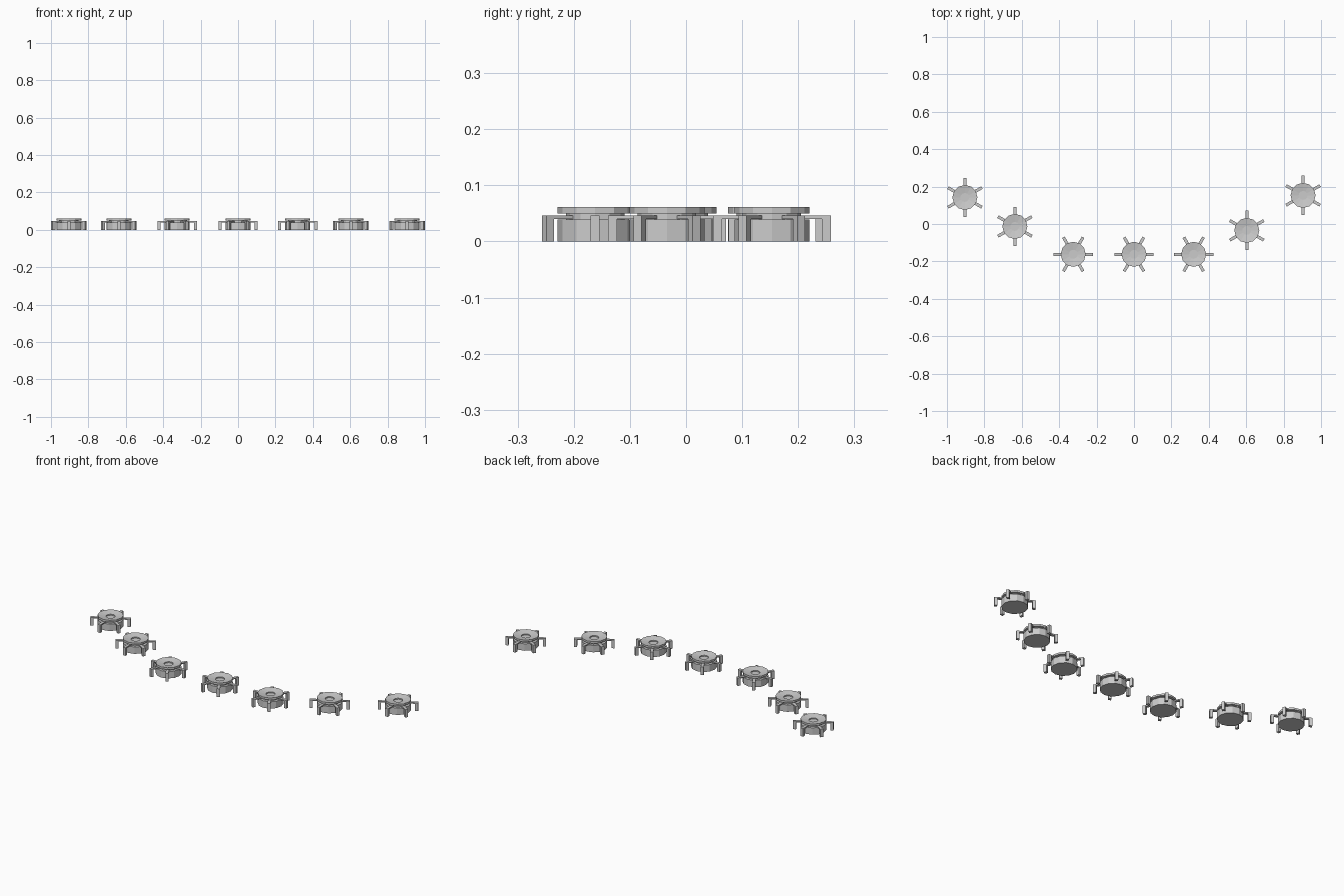
import bpy, bmesh, math
from mathutils import Matrix, Vector

if "Cube" in bpy.data.objects:
    bpy.data.objects.remove(bpy.data.objects["Cube"])

SIDES = 12


def lathe(bm, profile):
    # Revolve (radius, height) points into a closed faceted solid
    rings = [[bm.verts.new((r * math.cos(2 * math.pi * i / SIDES),
                            r * math.sin(2 * math.pi * i / SIDES), z))
              for i in range(SIDES)] for r, z in profile]
    for a, b in zip(rings, rings[1:]):
        for i in range(SIDES):
            j = (i + 1) % SIDES
            bm.faces.new((a[i], a[j], b[j], b[i]))
    bm.faces.new(rings[0][::-1])
    bm.faces.new(rings[-1])


def box(bm, lo, hi, angle):
    lo, hi = Vector(lo), Vector(hi)
    m = (Matrix.Rotation(angle, 4, 'Z') @ Matrix.Translation((lo + hi) / 2)
         @ Matrix.Diagonal((*(hi - lo), 1)))
    bmesh.ops.create_cube(bm, size=1, matrix=m)


def make_mesh(name, build):
    bm = bmesh.new()
    build(bm)
    bmesh.ops.recalc_face_normals(bm, faces=bm.faces)
    me = bpy.data.meshes.new(name)
    bm.to_mesh(me)
    bm.free()
    return me


# Drum with narrow neck, overhanging lid and a sunken dish
def drum(bm):
    lathe(bm, [(.067, 0), (.067, .039), (.052, .039), (.052, .050),
               (.067, .050), (.067, .061), (.024, .054), (.024, .048)])


# Six bent legs: thin horizontal arm and square post
def legs(bm):
    for k in range(6):
        a = k * math.pi / 3
        box(bm, (.045, -.008, .040), (.105, .008, .046), a)
        box(bm, (.089, -.008, 0), (.105, .008, .046), a)


parts = {"drum": make_mesh("drum", drum), "leg_set": make_mesh("leg_set", legs)}

# Seven units along a curved row: x, y, turn in degrees
layout = [(-.904, .142, 30), (-.637, -.013, 30), (-.325, -.162, 0), (0, -.162, 0),
          (.319, -.162, 0), (.603, -.034, 30), (.904, .153, 30)]
for n, (x, y, turn) in enumerate(layout, 1):
    for name, me in parts.items():
        ob = bpy.data.objects.new(f"{name}_{n}", me)
        ob.location = (x, y, 0)
        ob.rotation_euler.z = math.radians(turn)
        bpy.context.collection.objects.link(ob)
